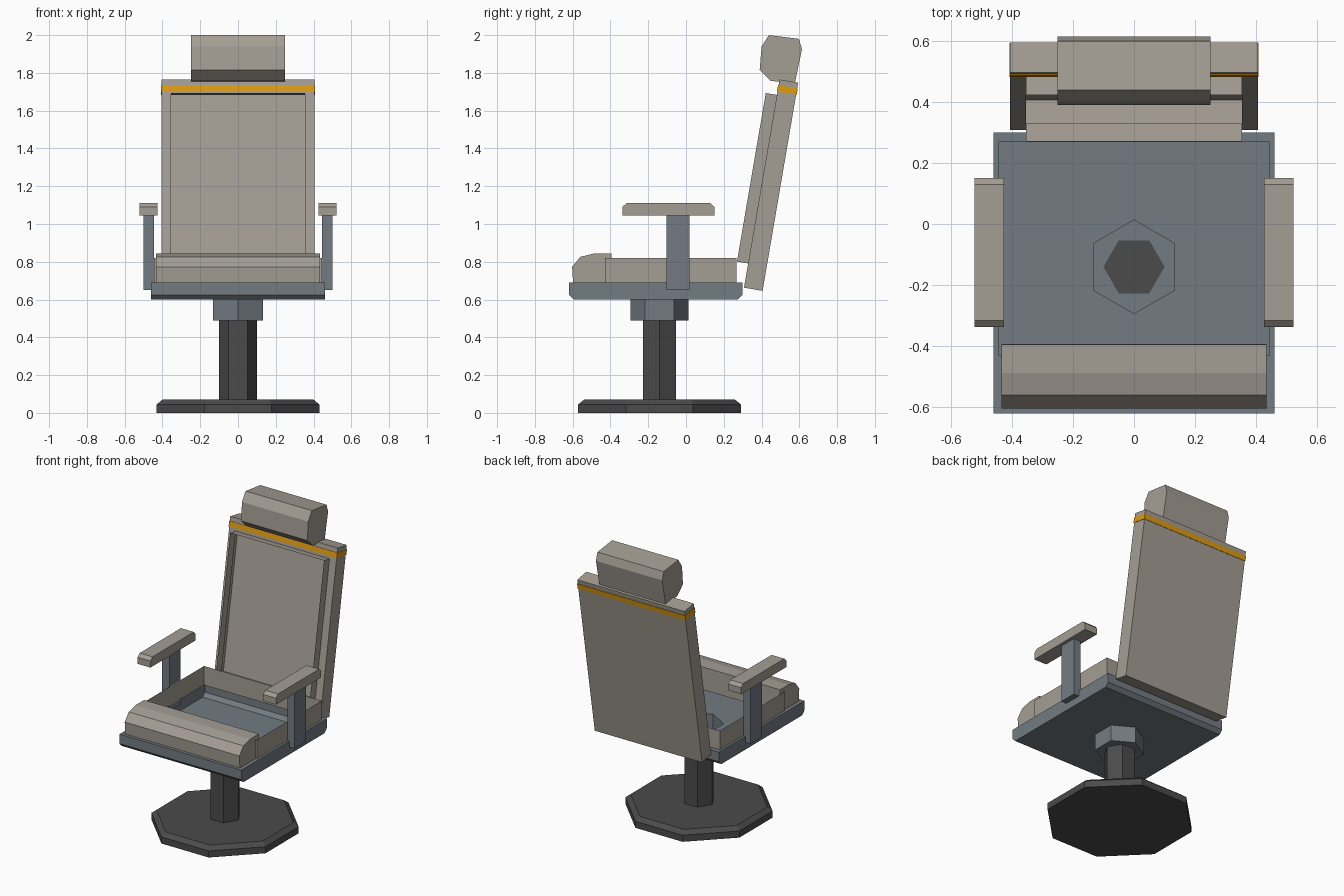
import bpy, bmesh
from math import sin, cos, pi, radians

if "Cube" in bpy.data.objects:
    bpy.data.objects.remove(bpy.data.objects["Cube"])


def material(name, rgb):
    m = bpy.data.materials.new(name)
    m.use_nodes = True
    m.diffuse_color = (*rgb, 1)
    m.node_tree.nodes["Principled BSDF"].inputs["Base Color"].default_value = (*rgb, 1)
    return m


BEIGE = material("warm_grey_padding", (0.37, 0.34, 0.295))
STEEL = material("blue_grey_metal", (0.17, 0.2, 0.225))
DARK = material("dark_grey_metal", (0.07, 0.07, 0.07))
GOLD = material("gold_trim", (0.73, 0.33, 0.007))
STEM_Y = -0.14


def rect(hx, y0, y1, z):
    return [(-hx, y0, z), (hx, y0, z), (hx, y1, z), (-hx, y1, z)]


def ngon(n, r, z, turn=0.0):
    return [(r * cos(turn + 2 * pi * i / n), STEM_Y + r * sin(turn + 2 * pi * i / n), z)
            for i in range(n)]


def skin(name, loops, mat, start=True, end=True, hole=None):
    """Join successive loops with faces; optionally cap the ends or leave a hole in the first cap."""
    bm = bmesh.new()
    rings = [[bm.verts.new(p) for p in loop] for loop in loops]
    n = len(rings[0])
    for a, b in zip(rings, rings[1:]):
        for i in range(n):
            j = (i + 1) % n
            bm.faces.new((a[i], a[j], b[j], b[i]))
    if hole:
        inner = [bm.verts.new(p) for p in hole]
        edges = [bm.edges.new((inner[i - 1], v)) for i, v in enumerate(inner)]
        edges += [bm.edges.get((rings[0][i - 1], v)) for i, v in enumerate(rings[0])]
        bmesh.ops.triangle_fill(bm, edges=edges, use_beauty=True, normal=(0, 0, -1))
    elif start:
        bm.faces.new(rings[0][::-1])
    if end:
        bm.faces.new(rings[-1])
    mesh = bpy.data.meshes.new(name)
    bm.to_mesh(mesh)
    bm.free()
    mesh.materials.append(mat)
    obj = bpy.data.objects.new(name, mesh)
    bpy.context.collection.objects.link(obj)
    return obj


def extrude_x(name, profile, x0, x1, mat):
    """Extrude a (y, z) profile along x."""
    return skin(name, [[(x, y, z) for y, z in profile] for x in (x0, x1)], mat)


# Pedestal: octagonal foot, six-sided stem and open collar
skin("foot", [ngon(8, 0.466, 0, pi / 8), ngon(8, 0.466, 0.045, pi / 8),
              ngon(8, 0.433, 0.07, pi / 8)], DARK)
skin("stem", [ngon(6, 0.1, 0.07), ngon(6, 0.1, 0.492)], DARK, start=False)
collar_top = ngon(6, 0.153, 0.6, pi / 6)
skin("collar", [ngon(6, 0.153, 0.49, pi / 6), collar_top], STEEL, end=False)

# Seat tray, hollow, with an open cushion frame standing on its rim
skin("seat_tray", [rect(0.46, -0.595, 0.275, 0.6), rect(0.46, -0.62, 0.3, 0.625),
                   rect(0.46, -0.62, 0.3, 0.69), rect(0.444, -0.43, 0.268, 0.69)],
     STEEL, end=False, hole=collar_top)
skin("cushion_frame", [rect(0.444, -0.43, 0.268, 0.69), rect(0.444, -0.43, 0.268, 0.82)],
     BEIGE, start=False, end=False)
extrude_x("front_roll", [(-0.598, 0.69), (-0.392, 0.69), (-0.394, 0.844), (-0.487, 0.844),
                         (-0.56, 0.826), (-0.603, 0.773)], -0.433, 0.433, BEIGE)

# Leaning backrest: hollow panel with a raised open pad frame, and a trim band
backrest = skin("backrest", [rect(0.405, 0, 1.118, -0.1), rect(0.405, 0, 1.118, 0),
                             rect(0.354, 0.13, 1.035, 0), rect(0.354, 0.13, 1.035, 0.06)],
                BEIGE, end=False)
band = skin("trim_band", [rect(0.408, 1.053, 1.088, -0.103), rect(0.408, 1.053, 1.088, 0.003)], GOLD)
for obj in (backrest, band):
    obj.location = (0, 0.307, 0.663)
    obj.rotation_euler.x = radians(90 - 9.7)

# Headrest
extrude_x("headrest", [(0.45, 1.757), (0.577, 1.748), (0.614, 1.926), (0.598, 1.98),
                       (0.439, 2.0), (0.4, 1.94), (0.39, 1.815)], -0.25, 0.25, BEIGE)

# Armrests and their posts
ARM = [(-0.337, 1.045), (0.15, 1.045), (0.15, 1.09), (0.13, 1.11), (-0.315, 1.11), (-0.337, 1.09)]
POST = [(-0.103, 0.65), (0.018, 0.65), (0.018, 1.045), (-0.103, 1.045)]
for side, x_arm, x_post in (("left", 0.425, 0.445), ("right", -0.522, -0.5)):
    extrude_x(side + "_armrest", ARM, x_arm, x_arm + 0.097, BEIGE)
    extrude_x(side + "_arm_post", POST, x_post, x_post + 0.055, STEEL)
